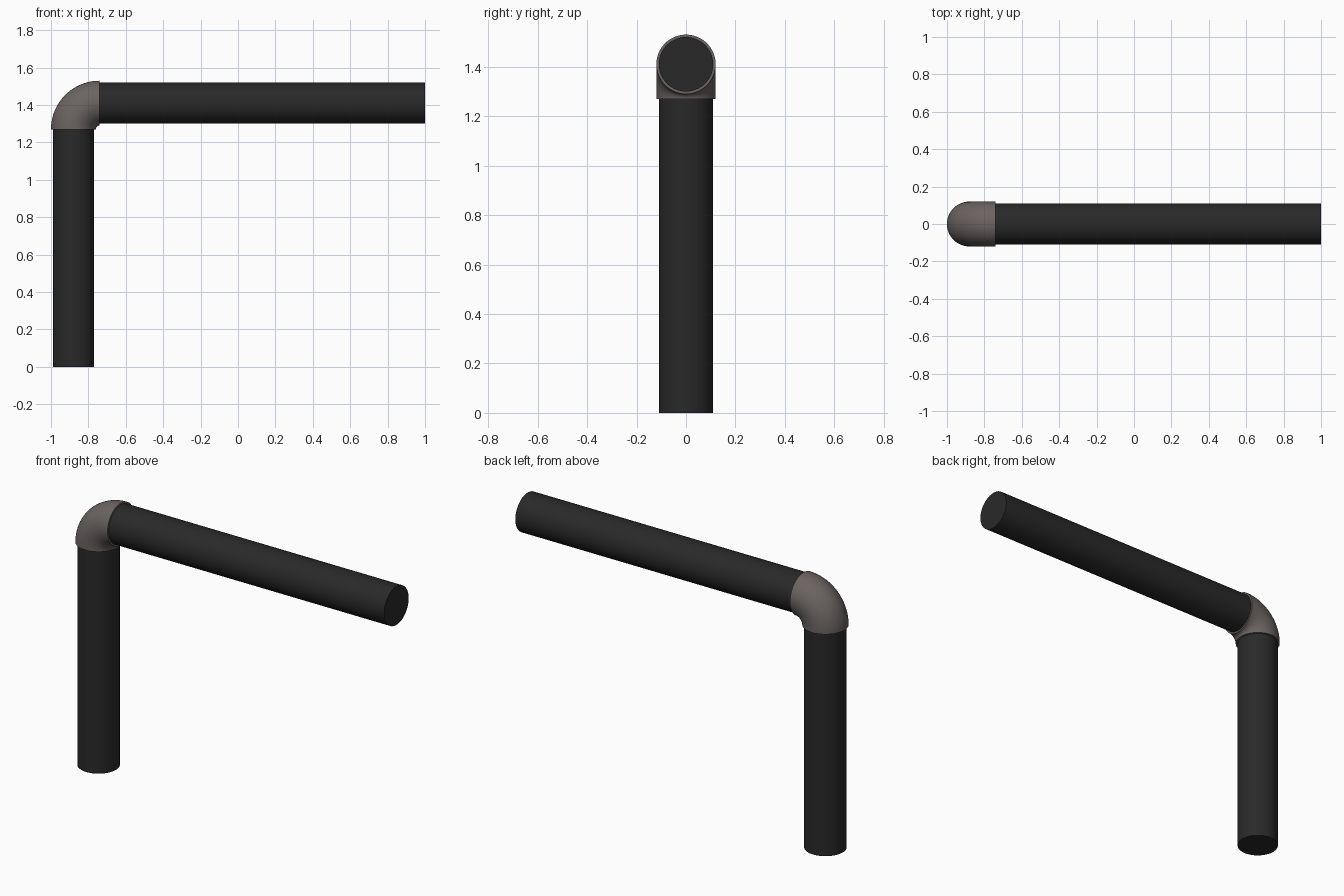
import bpy, bmesh, math
from mathutils import Vector, Matrix

if "Cube" in bpy.data.objects:
    bpy.data.objects.remove(bpy.data.objects["Cube"])

PIPE_R, ELBOW_R, BEND_R = 0.11, 0.12, 0.14
AXIS_X, AXIS_Z = -0.88, 1.41          # pipe centre lines
BEND = Vector((AXIS_X + BEND_R, 0, AXIS_Z - BEND_R))


def material(name, colour):
    m = bpy.data.materials.new(name)
    m.diffuse_color = colour
    m.use_nodes = True
    m.node_tree.nodes["Principled BSDF"].inputs["Base Color"].default_value = m.diffuse_color
    return m


def finish(obj, mat):
    obj.data.materials.append(mat)
    bpy.ops.object.select_all(action='DESELECT')
    obj.select_set(True)
    bpy.context.view_layer.objects.active = obj
    bpy.ops.object.shade_smooth_by_angle(angle=math.radians(35))


def pipe(name, start, end, mat):
    start, end = Vector(start), Vector(end)
    axis = end - start
    bpy.ops.mesh.primitive_cylinder_add(
        vertices=64, radius=PIPE_R, depth=axis.length, location=(start + end) / 2,
        rotation=axis.to_track_quat('Z', 'Y').to_euler())
    bpy.context.object.name = name
    finish(bpy.context.object, mat)


black = material("black_plastic", (0.022, 0.022, 0.022, 1))
grey = material("warm_grey", (0.145, 0.125, 0.12, 1))

# Straight pipes, each seated slightly inside the elbow
pipe("vertical_pipe", (AXIS_X, 0, 0), (AXIS_X, 0, BEND.z + 0.01), black)
pipe("horizontal_pipe", (BEND.x - 0.01, 0, AXIS_Z), (1, 0, AXIS_Z), black)

# Elbow fitting: circle swept through a quarter turn, closed at both ends
bm = bmesh.new()
bmesh.ops.create_circle(bm, cap_ends=False, segments=64, radius=ELBOW_R,
                        matrix=Matrix.Translation((AXIS_X, 0, BEND.z)))
bmesh.ops.spin(bm, geom=bm.verts[:] + bm.edges[:], cent=BEND, axis=(0, 1, 0),
               angle=math.radians(90), steps=24)
bmesh.ops.holes_fill(bm, edges=[e for e in bm.edges if e.is_boundary], sides=0)
bmesh.ops.recalc_face_normals(bm, faces=bm.faces)
mesh = bpy.data.meshes.new("elbow_fitting")
bm.to_mesh(mesh)
bm.free()
elbow = bpy.data.objects.new("elbow_fitting", mesh)
bpy.context.collection.objects.link(elbow)
finish(elbow, grey)
